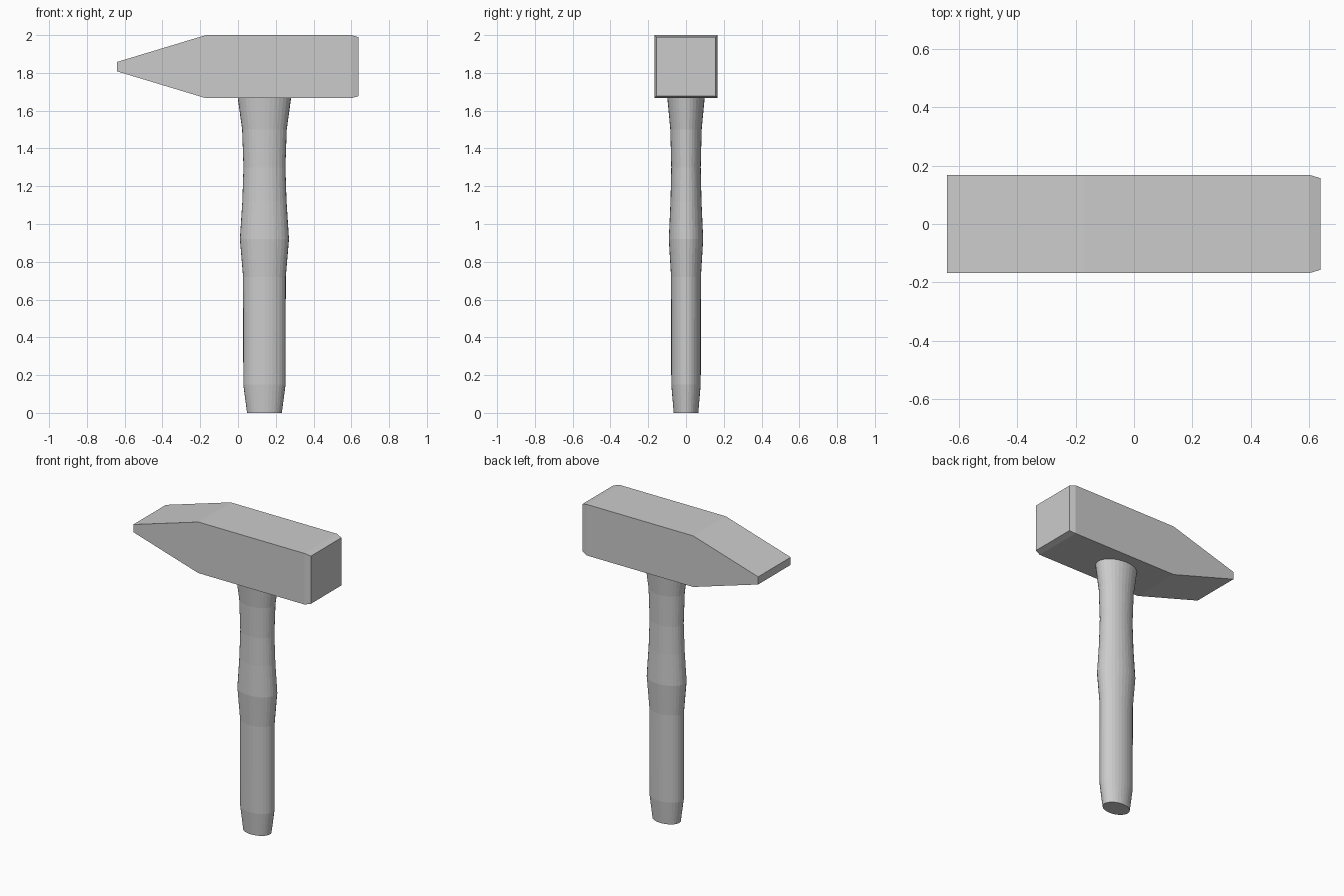
import bpy
import bmesh
from math import cos, sin, tau

cube = bpy.data.objects.get("Cube")
if cube:
    bpy.data.objects.remove(cube, do_unlink=True)

grey = bpy.data.materials.new("plain_grey")
grey.use_nodes = True
colour = (0.6, 0.6, 0.6, 1)
grey.diffuse_color = colour
grey.node_tree.nodes["Principled BSDF"].inputs["Base Color"].default_value = colour


def loft(name, rings):
    """Skin a closed solid through a list of point rings."""
    bm = bmesh.new()
    loops = [[bm.verts.new(p) for p in ring] for ring in rings]
    for a, b in zip(loops, loops[1:]):
        for i in range(len(a)):
            j = (i + 1) % len(a)
            bm.faces.new((a[i], a[j], b[j], b[i]))
    bm.faces.new(loops[0])
    bm.faces.new(loops[-1])
    bmesh.ops.recalc_face_normals(bm, faces=bm.faces)
    mesh = bpy.data.meshes.new(name)
    bm.to_mesh(mesh)
    bm.free()
    mesh.materials.append(grey)
    obj = bpy.data.objects.new(name, mesh)
    bpy.context.collection.objects.link(obj)
    return obj


def rectangle(x, half_y, z_low, z_high):
    return [(x, -half_y, z_low), (x, half_y, z_low),
            (x, half_y, z_high), (x, -half_y, z_high)]


def ellipse(z, rx, ry, sides=32, centre_x=0.14):
    return [(centre_x + rx * cos(tau * i / sides), ry * sin(tau * i / sides), z)
            for i in range(sides)]


# Head: wedge peen, square body, chamfered striking face
loft("hammer_head", [rectangle(*s) for s in (
    (-0.64, 0.168, 1.808, 1.858),
    (-0.17, 0.168, 1.666, 2.0),
    (0.60, 0.168, 1.666, 2.0),
    (0.638, 0.157, 1.677, 1.989))])

# Handle: oval grip with a swell in the middle and a flared neck
loft("handle", [ellipse(*s) for s in (
    (0.0, 0.092, 0.065),
    (0.15, 0.112, 0.078),
    (0.72, 0.113, 0.079),
    (0.92, 0.13, 0.091),
    (1.12, 0.117, 0.082),
    (1.30, 0.111, 0.078),
    (1.50, 0.118, 0.083),
    (1.68, 0.143, 0.1))])
